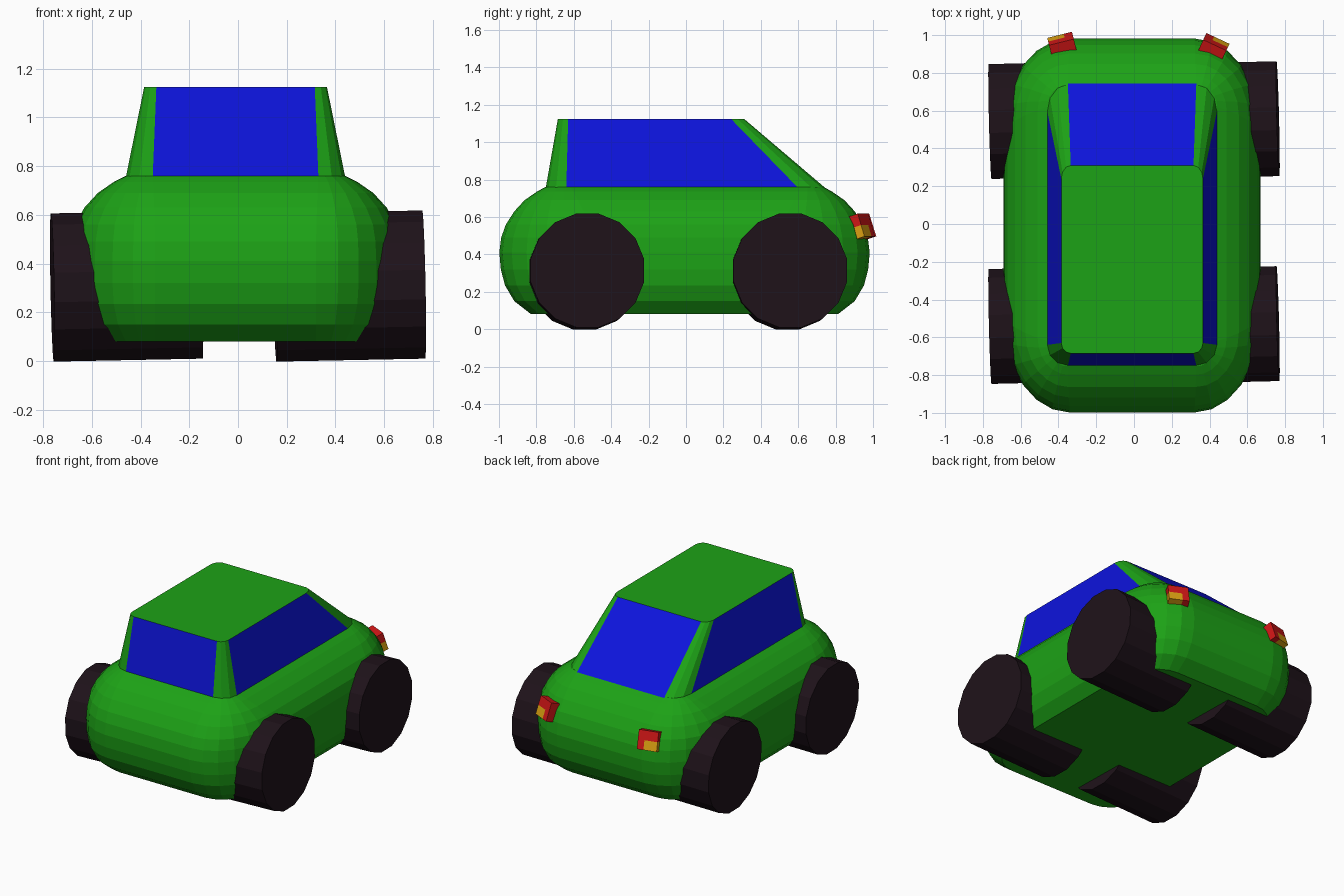
import bpy, bmesh, math
from mathutils import Matrix, Vector

if "Cube" in bpy.data.objects:
    bpy.data.objects.remove(bpy.data.objects["Cube"])


def material(name, rgb):
    m = bpy.data.materials.new(name)
    m.diffuse_color = (*rgb, 1)
    m.use_nodes = True
    m.node_tree.nodes["Principled BSDF"].inputs["Base Color"].default_value = m.diffuse_color
    return m


GREEN = material("green paint", (0.012, 0.36, 0.008))
BLUE = material("blue glass", (0.004, 0.007, 0.72))
RUBBER = material("rubber", (0.013, 0.006, 0.010))
RED = material("red lens", (0.62, 0.008, 0.008))
AMBER = material("amber lens", (0.72, 0.36, 0.006))
XC = -0.01  # body sits slightly off centre


def finish(name, bm, *mats):
    bmesh.ops.recalc_face_normals(bm, faces=bm.faces[:])
    me = bpy.data.meshes.new(name)
    bm.to_mesh(me)
    bm.free()
    for m in mats:
        me.materials.append(m)
    ob = bpy.data.objects.new(name, me)
    bpy.context.collection.objects.link(ob)
    return ob


def ring(z, hx, yf, yb, cx, cf, cb, n):
    """Rectangle with elliptical corners, counter-clockwise from the right side."""
    pts = []
    for q, (sx, cy, ye) in enumerate(((1, cb, yb), (-1, cb, yb), (-1, cf, yf), (1, cf, yf))):
        for i in range(n + 1):
            a = math.pi / 2 * (q + i / n)
            pts.append(Vector((XC + sx * cx + (hx - cx) * math.cos(a),
                               cy + abs(ye - cy) * math.sin(a), z)))
    return pts


def loft(name, rings, n, mats, windows=False):
    bm = bmesh.new()
    vs = [[bm.verts.new(p) for p in r] for r in rings]
    count = len(vs[0])
    for a, b in zip(vs, vs[1:]):
        for i in range(count):
            j = (i + 1) % count
            f = bm.faces.new((a[i], a[j], b[j], b[i]))
            if windows and i % (n + 1) == n:
                f.material_index = 1
    bm.faces.new(vs[0][::-1])
    bm.faces.new(vs[-1])
    return finish(name, bm, *mats)


# Pillow-shaped lower body: height, half width, half length
LEVELS = ((0.08, 0.57, 0.82), (0.15, 0.635, 0.91), (0.235, 0.67, 0.96),
          (0.32, 0.68, 0.982), (0.41, 0.68, 0.99), (0.49, 0.675, 0.98),
          (0.56, 0.66, 0.955), (0.63, 0.62, 0.91), (0.69, 0.565, 0.855),
          (0.735, 0.50, 0.79), (0.76, 0.45, 0.745))
rings = []
for z, hx, hy in LEVELS:
    t = max(0, (z - 0.41) / 0.35) ** 2
    cy = 0.5 + 0.12 * t
    rings.append(ring(z, hx, -hy - 0.008, hy - 0.008, 0.33 + 0.01 * t, -cy, cy, 6))
loft("car_body", rings, 6, [GREEN])

# Cabin: the four straight walls are glass, the rounded corners are pillars
loft("cabin", [ring(0.755, 0.45, -0.75, 0.745, 0.34, -0.64, 0.60, 3),
               ring(1.125, 0.375, -0.685, 0.31, 0.325, -0.63, 0.24, 3)],
     3, [GREEN, BLUE], windows=True)

# Wide wheels, leaning very slightly to one side
axis = Vector((1, 0.025, 0.02)).normalized()
tilt = Vector((1, 0, 0)).rotation_difference(axis).to_matrix().to_4x4()
for side, sx in (("left", -1), ("right", 1)):
    for end, y in (("front", -0.535), ("rear", 0.55)):
        bm = bmesh.new()
        bmesh.ops.create_cone(
            bm, cap_ends=True, segments=16, radius1=0.31, radius2=0.31, depth=0.61,
            matrix=Matrix.Translation((sx * 0.457, y, 0.308)) @ tilt
            @ Matrix.Rotation(math.pi / 2, 4, 'Y') @ Matrix.Rotation(math.pi / 16, 4, 'Z'))
        finish(f"{end}_{side}_wheel", bm, RUBBER)

# Tail lights: red L shape with an amber block in the lower outer corner
for side, s, loc, yaw in (("left", -1, (-0.38, 0.945, 0.545), 14),
                          ("right", 1, (0.42, 0.93, 0.545), -25)):
    place = (Matrix.Translation(loc) @ Matrix.Rotation(math.radians(yaw), 4, 'Z')
             @ Matrix.Rotation(math.radians(18), 4, 'X'))
    for part, c, size, mat in (
            ("upper", (0, 0, 0.032), (0.135, 0.08, 0.064), RED),
            ("inner", (-s * 0.045, 0, -0.032), (0.045, 0.08, 0.064), RED),
            ("indicator", (s * 0.0225, 0, -0.032), (0.09, 0.08, 0.064), AMBER)):
        bm = bmesh.new()
        bmesh.ops.create_cube(bm, size=1, matrix=place @ Matrix.Translation(c)
                              @ Matrix.Diagonal((*size, 1)))
        finish(f"{side}_tail_light_{part}", bm, mat)
